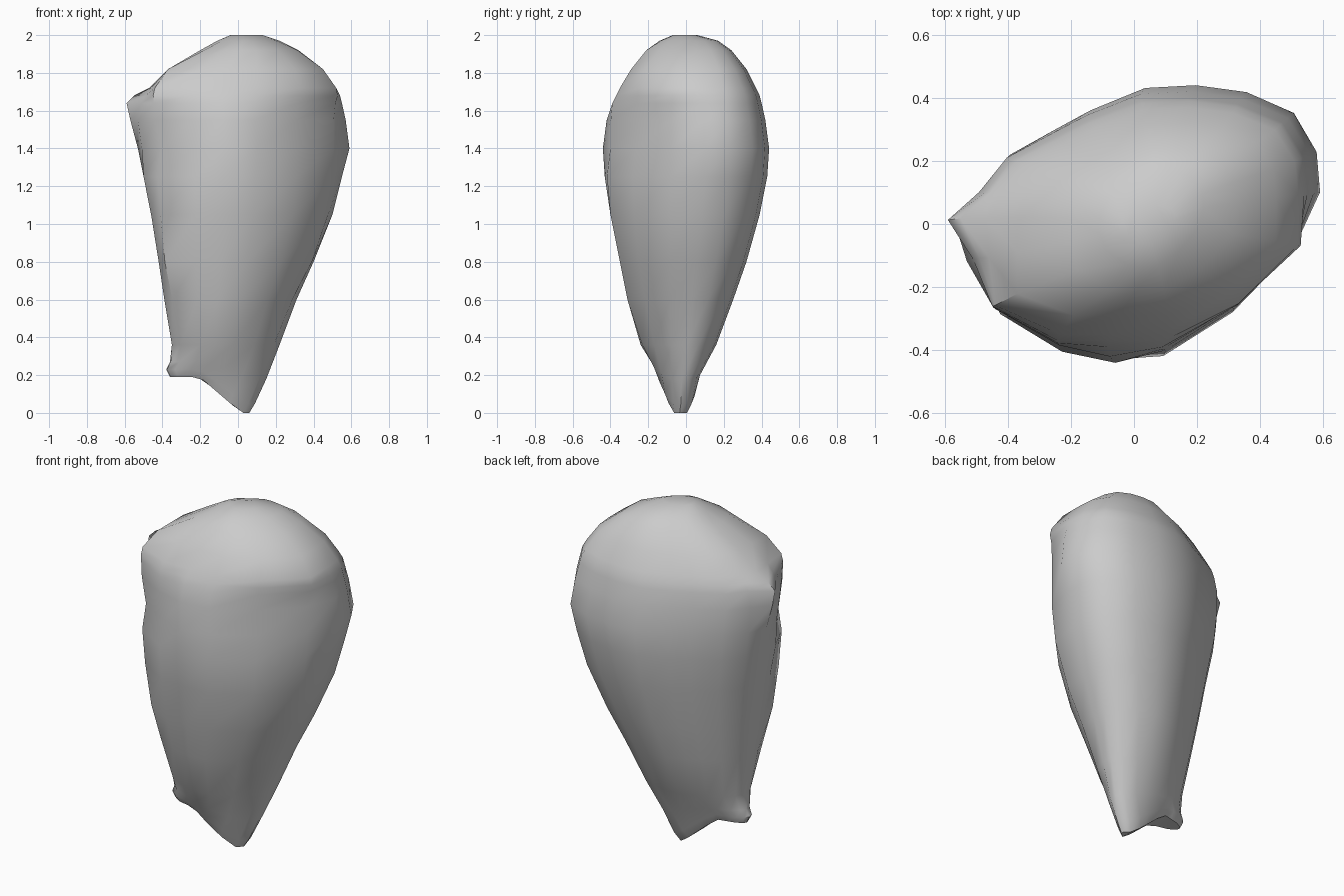
import bpy
import bmesh
import math

# Remove the default object
default_object = bpy.data.objects.get("Cube")
if default_object:
    bpy.data.objects.remove(default_object, do_unlink=True)


def make_material(name, colour):
    material = bpy.data.materials.new(name)
    material.use_nodes = True
    material.diffuse_color = colour
    material.node_tree.nodes["Principled BSDF"].inputs["Base Color"].default_value = colour
    return material


# Skewed oval cross-section on a unit square, starting at the ridge
SECTION = [
    (-1, .02), (-.98, -.27), (-.8, -.62), (-.45, -.88), (-.17, -1), (.12, -.91),
    (.51, -.61), (.85, -.18), (1, .23), (.98, .52), (.85, .8), (.58, .95),
    (.29, 1), (0, .98), (-.31, .82), (-.5, .69), (-.77, .5), (-.93, .24),
]

# Each level: height, drop at the tip, x limits, y limits, front fullness, ridge
LEVELS = [
    (.19, .19, -.36, .06, -.12, .02, 0, 0),
    (.23, .18, -.38, .09, -.15, .05, 0, 0),
    (.27, .09, -.36, .15, -.18, .08, 0, 0),
    (.36, 0, -.35, .22, -.24, .16, .05, 0),
    (.6, 0, -.39, .31, -.31, .25, .1, 0),
    (.8, 0, -.42, .4, -.35, .32, .15, 0),
    (1.05, 0, -.46, .5, -.4, .39, .12, 0),
    (1.25, 0, -.5, .55, -.43, .43, .07, 0),
    (1.4, 0, -.52, .59, -.44, .44, 0, .01),
    (1.55, 0, -.53, .57, -.42, .42, .04, .04),
    (1.64, 0, -.51, .55, -.39, .4, .1, .08),
    (1.68, 0, -.49, .54, -.37, .39, .15, .06),
    (1.72, 0, -.46, .52, -.35, .37, .2, .01),
    (1.82, 0, -.37, .45, -.29, .32, .25, 0),
    (1.92, 0, -.2, .32, -.21, .24, .15, 0),
    (1.97, 0, -.11, .22, -.14, .17, .05, 0),
    (2, 0, -.04, .13, -.07, .06, 0, 0),
]


def clamp(value, low, high):
    return max(low, min(high, value))


def remap(value, low, high):
    return low + (value + 1) / 2 * (high - low)


def make_ring(bm, level):
    height, drop, x_low, x_high, y_low, y_high, fullness, ridge = level
    ring = []
    for x, y in SECTION:
        # The front half swells towards a boxier outline
        if y < 0:
            x = clamp(x * (1 + fullness), -1, 1)
            y = max(-1, y * (1 + fullness))
        # The underside is level at the heel, slopes, then is blunt at the tip
        slope = clamp(((1 - x) / 2 - .1) * 1.9, 0, 1)
        point = (remap(x, x_low, x_high), remap(y, y_low, y_high), height - drop * (1 - slope))
        ring.append(bm.verts.new(point))
    # Pull the ridge out into a spur
    ring[0].co.x -= ridge
    return ring


# Pod body lofted through the levels
bm = bmesh.new()
rings = [make_ring(bm, level) for level in LEVELS]
count = len(SECTION)
for lower, upper in zip(rings, rings[1:]):
    for i in range(count):
        j = (i + 1) % count
        bm.faces.new((lower[i], lower[j], upper[j], upper[i]))
caps = [bm.faces.new(rings[0][::-1]), bm.faces.new(rings[-1])]
bmesh.ops.triangulate(bm, faces=caps)
bmesh.ops.recalc_face_normals(bm, faces=bm.faces)

mesh = bpy.data.meshes.new("pod_body")
bm.to_mesh(mesh)
bm.free()
mesh.materials.append(make_material("plain grey", (.6, .6, .6, 1)))
body = bpy.data.objects.new("pod_body", mesh)
bpy.context.collection.objects.link(body)

# Smooth skin with crisp edges at the spur and heel
bpy.ops.object.select_all(action="DESELECT")
body.select_set(True)
bpy.context.view_layer.objects.active = body
bpy.ops.object.shade_smooth_by_angle(angle=math.radians(40))
